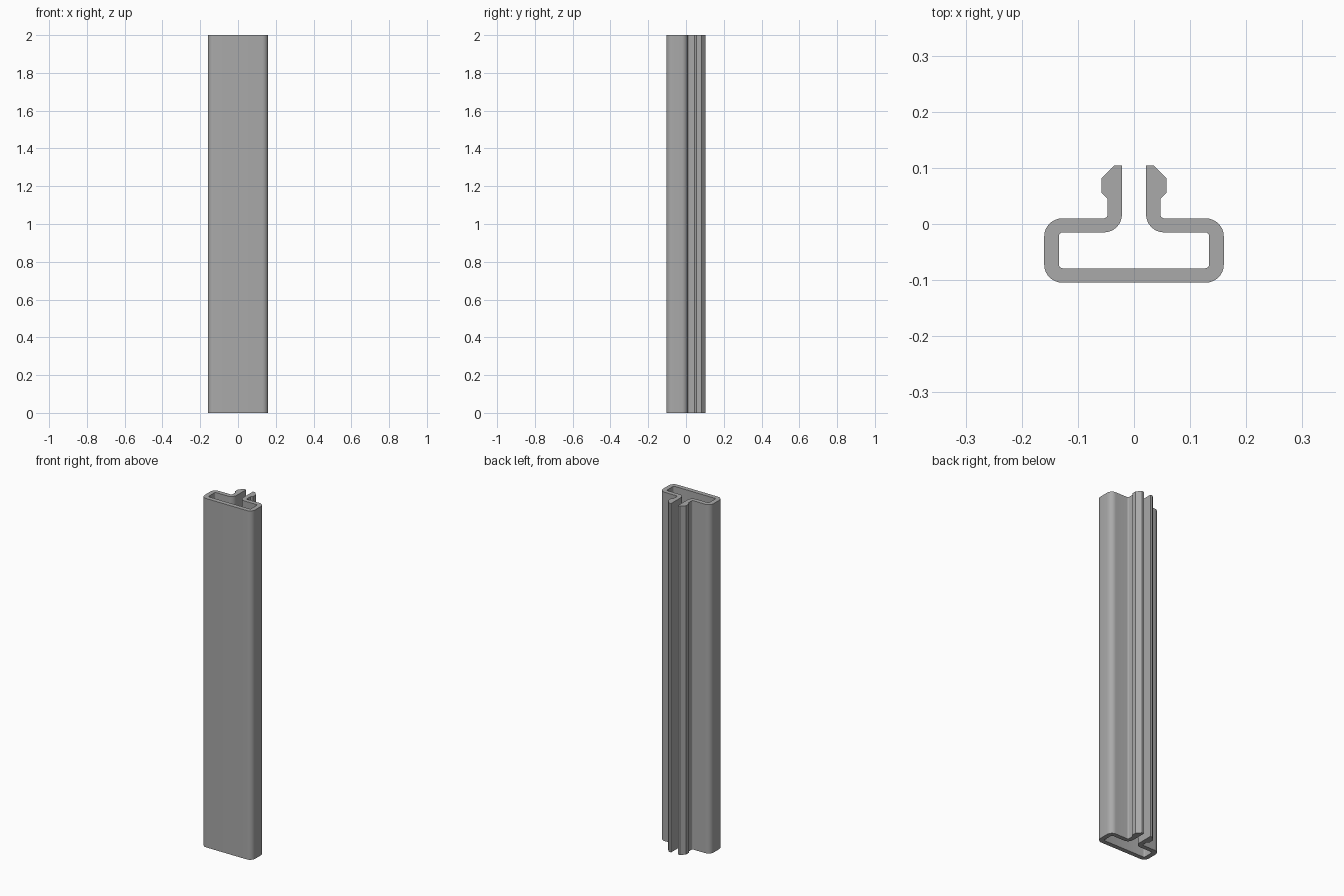
import bpy, bmesh, math
from mathutils import Vector

cube = bpy.data.objects.get("Cube")
if cube:
    bpy.data.objects.remove(cube, do_unlink=True)

HEIGHT = 2.0
BEND, CREASE, SHARP = 0.032, 0.007, 0.0

# Left half of the channel section: x, y, corner radius
HALF = [
    (0.160, -0.1045, BEND),    # outer wall
    (0.160, 0.010, BEND),
    (0.047, 0.010, CREASE),    # neck
    (0.047, 0.045, SHARP),     # barb
    (0.0575, 0.055, SHARP),
    (0.0575, 0.082, SHARP),
    (0.035, 0.1045, SHARP),
    (0.0215, 0.1045, SHARP),
    (0.0215, -0.015, BEND),    # inner wall
    (0.134, -0.015, CREASE),
    (0.134, -0.079, CREASE),
]


def fillet(before, corner, after, radius, steps):
    """Points of a rounded right-angle corner."""
    if radius == 0:
        return [corner]
    a = (before - corner).normalized() * radius
    b = (after - corner).normalized() * radius
    centre = corner + a + b
    angles = [math.pi / 2 * i / steps for i in range(steps + 1)]
    return [centre - b * math.cos(t) - a * math.sin(t) for t in angles]


# Full section: the half plus its mirror image
section = HALF + [(-x, y, r) for x, y, r in reversed(HALF)]
corners = [Vector((x, y, 0)) for x, y, r in section]
outline = []
for i, (x, y, r) in enumerate(section):
    outline += fillet(corners[i - 1], corners[i], corners[(i + 1) % len(corners)],
                      r, 8 if r == BEND else 4)

# Extrude the section to full height
bm = bmesh.new()
base = bm.faces.new([bm.verts.new(p) for p in outline])
result = bmesh.ops.extrude_face_region(bm, geom=[base], use_keep_orig=True)
top = [g for g in result["geom"] if isinstance(g, bmesh.types.BMVert)]
bmesh.ops.translate(bm, verts=top, vec=(0, 0, HEIGHT))
bmesh.ops.recalc_face_normals(bm, faces=bm.faces)
mesh = bpy.data.meshes.new("channel_rail")
bm.to_mesh(mesh)
bm.free()

rail = bpy.data.objects.new("channel_rail", mesh)
bpy.context.collection.objects.link(rail)

# Plain grey material
grey = bpy.data.materials.new("plain_grey")
grey.use_nodes = True
colour = (0.4, 0.4, 0.4, 1)
grey.diffuse_color = colour
grey.node_tree.nodes["Principled BSDF"].inputs["Base Color"].default_value = colour
mesh.materials.append(grey)

# Smooth bends, crisp ends and barbs
bpy.ops.object.select_all(action='DESELECT')
rail.select_set(True)
bpy.context.view_layer.objects.active = rail
bpy.ops.object.shade_smooth_by_angle(angle=math.radians(30))
